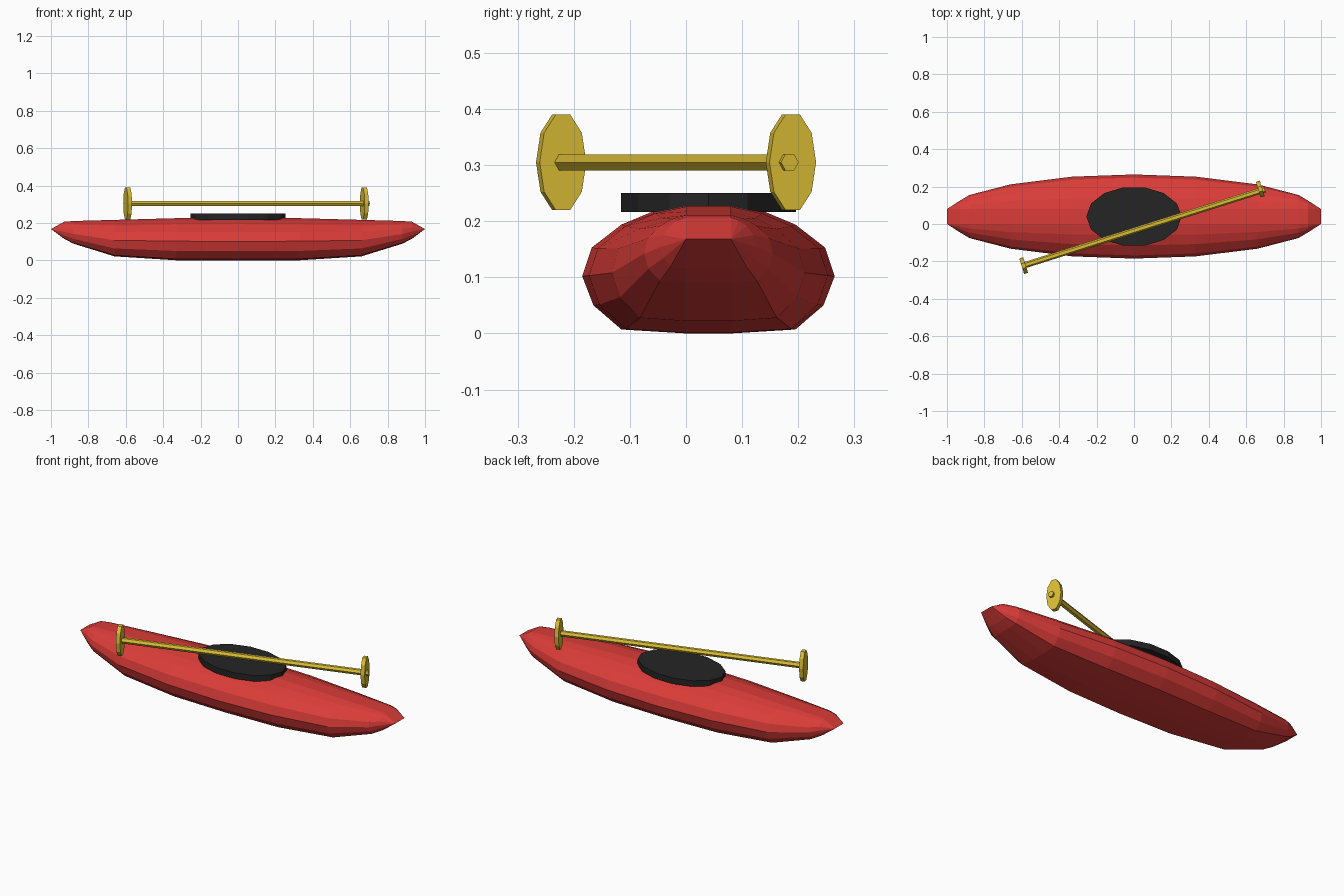
import bpy, bmesh
from math import pi, cos, sin, atan2
from mathutils import Matrix, Vector

if "Cube" in bpy.data.objects:
    bpy.data.objects.remove(bpy.data.objects["Cube"])


def material(name, rgb):
    m = bpy.data.materials.new(name)
    m.diffuse_color = (*rgb, 1)
    m.use_nodes = True
    m.node_tree.nodes["Principled BSDF"].inputs["Base Color"].default_value = m.diffuse_color
    return m


red = material("red", (0.70, 0.045, 0.04))
black = material("black", (0.018, 0.018, 0.018))
yellow = material("yellow", (0.72, 0.52, 0.035))


def finish(bm, name, mat):
    bmesh.ops.recalc_face_normals(bm, faces=bm.faces)
    me = bpy.data.meshes.new(name)
    bm.to_mesh(me)
    bm.free()
    me.materials.append(mat)
    ob = bpy.data.objects.new(name, me)
    bpy.context.collection.objects.link(ob)
    return ob


def prism(name, sides, ra, rb, depth, mat, matrix):
    """Elliptic prism along local z; a vertex sits on local +x."""
    bm = bmesh.new()
    rings = [[bm.verts.new(matrix @ Vector((ra * cos(2 * pi * i / sides),
                                            rb * sin(2 * pi * i / sides), z)))
              for i in range(sides)] for z in (-depth / 2, depth / 2)]
    bm.faces.new(rings[0])
    bm.faces.new(rings[1])
    for i in range(sides):
        j = (i + 1) % sides
        bm.faces.new((rings[0][i], rings[0][j], rings[1][j], rings[1][i]))
    return finish(bm, name, mat)


# Hull: half section (y, z) from deck to keel, lofted through stations
CY = 0.04
half = [(0.04, 0.23), (0.10, 0.217), (0.155, 0.194), (0.208, 0.153), (0.225, 0.102),
        (0.205, 0.05), (0.155, 0.007), (0.04, 0.0)]
# x, half width, keel z, gunwale z, deck z
stations = [(0, 0.225, 0.0, 0.102, 0.23), (0.33, 0.213, 0.001, 0.103, 0.226),
            (0.66, 0.172, 0.022, 0.108, 0.217), (0.88, 0.115, 0.09, 0.142, 0.211),
            (0.93, 0.085, 0.116, 0.154, 0.207), (1.0, 0.04, 0.168, 0.168, 0.168)]
stations = [(-s[0], *s[1:]) for s in reversed(stations[1:])] + stations
bm = bmesh.new()
rings = []
for x, w, keel, gun, deck in stations:
    side = []
    for y, z in half:
        yy = 0.04 + (y - 0.04) * (w - 0.04) / 0.185
        if z >= 0.102:
            zz = gun + (z - 0.102) / 0.128 * (deck - gun)
        else:
            zz = keel + z / 0.102 * (gun - keel)
        side.append((yy, zz))
    loop = side + [(-y, z) for y, z in reversed(side)]
    rings.append([bm.verts.new((x, CY + y, z)) for y, z in loop])
n = len(rings[0])
for a, b in zip(rings, rings[1:]):
    for i in range(n):
        j = (i + 1) % n
        bm.faces.new((a[i], a[j], b[j], b[i]))
bmesh.ops.remove_doubles(bm, verts=bm.verts, dist=0.0005)
finish(bm, "hull", red)

# Cockpit cover
prism("cockpit", 14, 0.255, 0.16, 0.034, black, Matrix.Translation((0, CY, 0.233)))

# Paddle: shaft and two oval blades standing across it
start, end = Vector((-0.597, -0.224, 0.305)), Vector((0.70, 0.185, 0.305))
d = end - start
# local z runs along the shaft, local y points up
turn = Matrix.Rotation(atan2(d.y, d.x), 4, 'Z') @ Matrix(
    ((0, 0, 1, 0), (1, 0, 0, 0), (0, 1, 0, 0), (0, 0, 0, 1)))
prism("paddle_shaft", 6, 0.0165, 0.0165, d.length, yellow,
      Matrix.Translation((start + end) / 2) @ turn)
for name, pos in (("paddle_blade_left", (-0.59, -0.2225, 0.305)),
                  ("paddle_blade_right", (0.675, 0.187, 0.305))):
    prism(name, 10, 0.0435, 0.0895, 0.022, yellow, Matrix.Translation(pos) @ turn)
